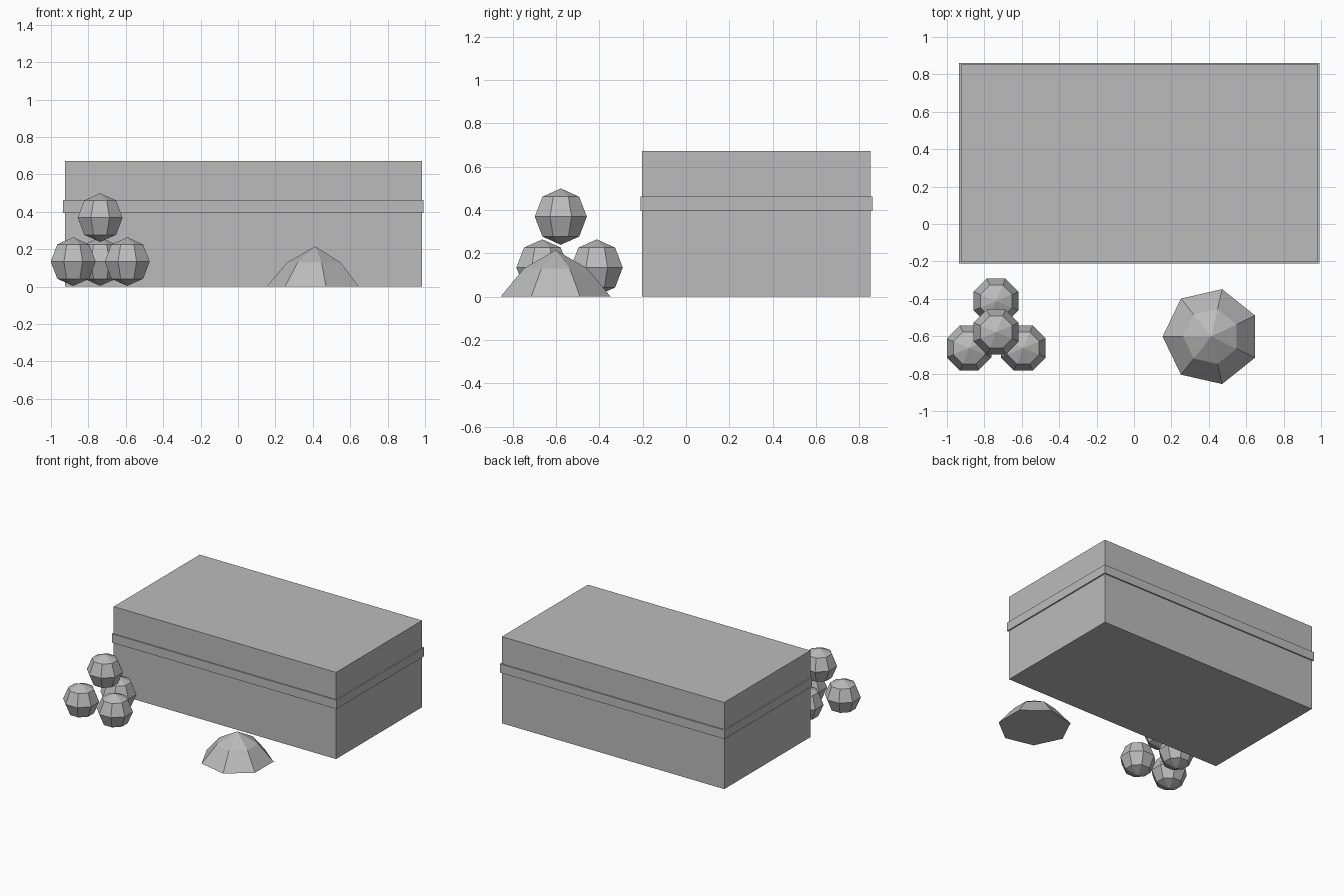
import bpy, bmesh, math

if "Cube" in bpy.data.objects:
    bpy.data.objects.remove(bpy.data.objects["Cube"])

grey = bpy.data.materials.new("plain grey")
grey.diffuse_color = (0.5, 0.5, 0.5, 1)
grey.use_nodes = True
grey.node_tree.nodes["Principled BSDF"].inputs["Base Color"].default_value = grey.diffuse_color


def add_object(name, bm):
    bmesh.ops.recalc_face_normals(bm, faces=bm.faces)
    mesh = bpy.data.meshes.new(name)
    bm.to_mesh(mesh)
    bm.free()
    mesh.materials.append(grey)
    obj = bpy.data.objects.new(name, mesh)
    bpy.context.collection.objects.link(obj)
    return obj


def box(name, low, high):
    bm = bmesh.new()
    bmesh.ops.create_cube(bm, size=1)
    for v in bm.verts:
        v.co = [(a + b) / 2 + c * (b - a) for a, b, c in zip(low, high, v.co)]
    return add_object(name, bm)


def lathe(name, centre, profile, sides, turn):
    """Faceted solid of rings; a radius of zero makes a pole."""
    bm = bmesh.new()
    rings = []
    for r, z in profile:
        count = sides if r > 0 else 1
        rings.append([bm.verts.new((
            centre[0] + r * math.cos(turn + 2 * math.pi * i / sides),
            centre[1] + r * math.sin(turn + 2 * math.pi * i / sides),
            centre[2] + z)) for i in range(count)])
    for a, b in zip(rings, rings[1:]):
        for i in range(sides):
            j = (i + 1) % sides
            quad = [a[i % len(a)], a[j % len(a)], b[j % len(b)], b[i % len(b)]]
            bm.faces.new(list(dict.fromkeys(quad)))
    if len(rings[0]) > 1:
        bm.faces.new(rings[0])
    return add_object(name, bm)


# Large block with a thin raised band around it
box("block", (-0.925, -0.202, 0), (0.983, 0.852, 0.672))
box("band", (-0.935, -0.211, 0.394), (0.993, 0.862, 0.462))

# Pyramid of four faceted balls
R = 0.13
ball_profile = [(0 if k in (0, 4) else R * math.sin(k * math.pi / 4),
                 -R * math.cos(k * math.pi / 4)) for k in range(5)]
for name, centre in (("ball_left", (-0.881, -0.663, 0.134)),
                     ("ball_right", (-0.592, -0.663, 0.134)),
                     ("ball_back", (-0.737, -0.412, 0.134)),
                     ("ball_top", (-0.737, -0.578, 0.369))):
    lathe(name, centre, ball_profile, 8, math.pi / 8)

# Seven-sided mound
lathe("mound", (0.413, -0.602, 0),
      [(0.26, 0), (0.15, 0.13), (0, 0.215)], 7, math.pi)
